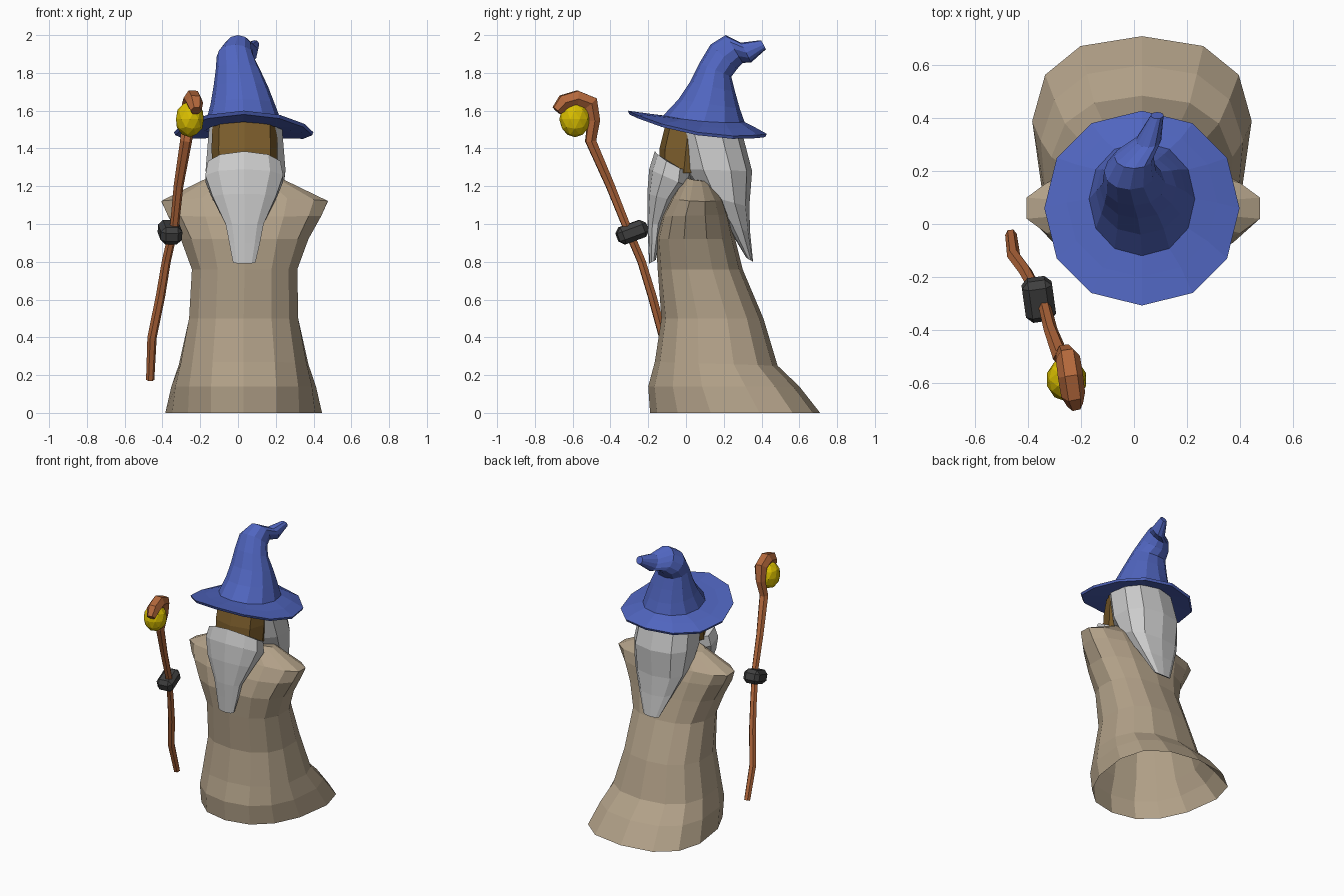
import bpy, bmesh
from math import sin, cos, pi, radians, copysign


def material(name, rgb):
    m = bpy.data.materials.new(name)
    m.diffuse_color = (*rgb, 1)
    return m


def power(v, p):
    return copysign(abs(v) ** p, v) if abs(v) > 1e-6 else 0.0


def finish(name, bm, mat=None):
    bmesh.ops.recalc_face_normals(bm, faces=bm.faces[:])
    me = bpy.data.meshes.new(name)
    bm.to_mesh(me)
    bm.free()
    ob = bpy.data.objects.new(name, me)
    bpy.context.collection.objects.link(ob)
    if mat:
        me.materials.append(mat)
    return ob


def loft(name, rings, n, mat=None, p=1.0, cap_start=True, cap_end=True):
    """Ring: front (y, z), back (y, z), centre x, half width, side drop, [back widening]."""
    bm = bmesh.new()
    loops = []
    for fy, fz, by, bz, cx, rx, drop, *egg in rings:
        loop = []
        for i in range(n):
            a = 2 * pi * i / n
            c, s = power(cos(a), p), power(sin(a), p)
            y = (fy + by) / 2 + c * (fy - by) / 2
            z = (fz + bz) / 2 + c * (fz - bz) / 2 - drop * s * s
            x = cx + rx * s * (1 - c * sum(egg))
            loop.append(bm.verts.new((x, y, z)))
        loops.append(loop)
    for a, b in zip(loops, loops[1:]):
        for i in range(n):
            j = (i + 1) % n
            bm.faces.new((a[i], a[j], b[j], b[i]))
    if cap_start:
        bm.faces.new(loops[0])
    if cap_end:
        bm.faces.new(loops[-1])
    return finish(name, bm, mat)


cloth = material("cloth", (0.45, 0.36, 0.25))
blue = material("blue_felt", (0.08, 0.13, 0.52))
wood = material("wood", (0.46, 0.14, 0.045))
skin = material("skin", (0.20, 0.11, 0.025))
gold = material("gold", (0.70, 0.52, 0.0))
dark = material("dark_glove", (0.05, 0.05, 0.05))

# Robe, flared at the hem with a trailing back and pointed shoulders
loft("robe", [
    (-.19, 0, .71, 0, .03, .405, 0, .16),
    (-.20, .14, .60, .14, .03, .38, 0, .10),
    (-.165, .27, .485, .25, .03, .345, 0, .05),
    (-.13, .50, .41, .50, .03, .295, 0),
    (-.15, .76, .30, .76, .035, .285, 0),
    (-.16, .92, .26, .92, .035, .345, 0),
    (-.13, 1.04, .23, 1.05, .035, .415, 0),
    (-.08, 1.14, .20, 1.13, .035, .45, .015),
    (-.01, 1.25, .13, 1.23, .03, .22, .01),
], 14, cloth, p=.83, cap_start=False)

# Face, long hair and beard
loft("face", [
    (-.145, 1.27, .12, 1.27, .035, .17, 0),
    (-.14, 1.40, .14, 1.40, .035, .175, 0),
    (-.105, 1.54, .14, 1.54, .035, .17, 0),
], 8, skin, p=.7)
loft("hair", [
    (-.08, 1.53, .29, 1.51, .04, .20, 0),
    (-.02, 1.29, .35, 1.28, .04, .22, 0),
    (.08, 1.16, .335, 1.09, .04, .20, 0),
    (.20, 1.02, .34, .95, .04, .14, 0),
    (.32, .82, .355, .80, .04, .065, 0),
], 10, p=.8)
loft("beard", [
    (-.165, 1.385, .03, 1.28, .033, .20, .02),
    (-.195, 1.29, .03, 1.19, .033, .215, 0),
    (-.205, 1.16, -.05, 1.12, .033, .175, 0),
    (-.205, 1.00, -.12, 1.00, .035, .105, 0),
    (-.20, .90, -.14, .90, .035, .085, 0),
    (-.195, .79, -.16, .81, .033, .062, 0),
], 10, p=.85)

# Hat: underside, drooping brim, cone and bent tip in one skin
loft("hat", [
    (-.12, 1.54, .30, 1.49, .03, .20, .02),
    (-.300, 1.58, .42, 1.46, .03, .362, .05),
    (-.308, 1.60, .428, 1.477, .03, .369, .053),
    (-.20, 1.585, .36, 1.515, .03, .285, .035),
    (-.12, 1.575, .31, 1.54, .03, .20, .015),
    (-.04, 1.66, .285, 1.61, .025, .17, 0),
    (.02, 1.75, .26, 1.70, .015, .145, 0),
    (.07, 1.85, .24, 1.78, .0, .118, 0),
    (.13, 1.95, .27, 1.82, -.015, .098, 0),
    (.21, 2.00, .30, 1.853, .0, .074, 0),
    (.29, 1.96, .345, 1.855, .055, .048, 0),
    (.398, 1.973, .423, 1.925, .088, .024, 0),
], 12, blue, p=.95, cap_start=False)

# Crooked staff with a hooked head
path = [
    (-.465, -.04, .175, .022), (-.455, -.12, .40, .025),
    (-.41, -.18, .62, .025), (-.38, -.235, .80, .024),
    (-.335, -.32, 1.00, .024), (-.315, -.40, 1.20, .026),
    (-.275, -.505, 1.44, .032), (-.26, -.488, 1.55, .036),
    (-.25, -.505, 1.64, .046), (-.24, -.575, 1.665, .048),
    (-.23, -.645, 1.645, .046), (-.222, -.685, 1.60, .03),
]
cu = bpy.data.curves.new("staff", 'CURVE')
cu.dimensions = '3D'
cu.bevel_depth = 1.0
cu.bevel_resolution = 1
cu.use_fill_caps = True
sp = cu.splines.new('POLY')
sp.points.add(len(path) - 1)
for pt, (x, y, z, r) in zip(sp.points, path):
    pt.co = (x, y, z, 1)
    pt.radius = r
sp.use_smooth = False
cu.materials.append(wood)
bpy.context.collection.objects.link(bpy.data.objects.new("staff", cu))

# Orb held in the hook
bm = bmesh.new()
bmesh.ops.create_icosphere(bm, subdivisions=2, radius=1)
bmesh.ops.scale(bm, vec=(.077, .083, .096), verts=bm.verts[:])
orb = finish("orb", bm, gold)
orb.location = (-.255, -.588, 1.555)

# Gloved hand around the staff
bm = bmesh.new()
bmesh.ops.create_cube(bm, size=1)
bmesh.ops.scale(bm, vec=(.115, .165, .095), verts=bm.verts[:])
bmesh.ops.bevel(bm, geom=bm.edges[:], offset=.025, segments=1, affect='EDGES')
hand = finish("glove", bm, dark)
hand.location = (-.36, -.285, .957)
hand.rotation_euler = (radians(20), 0, radians(8))
